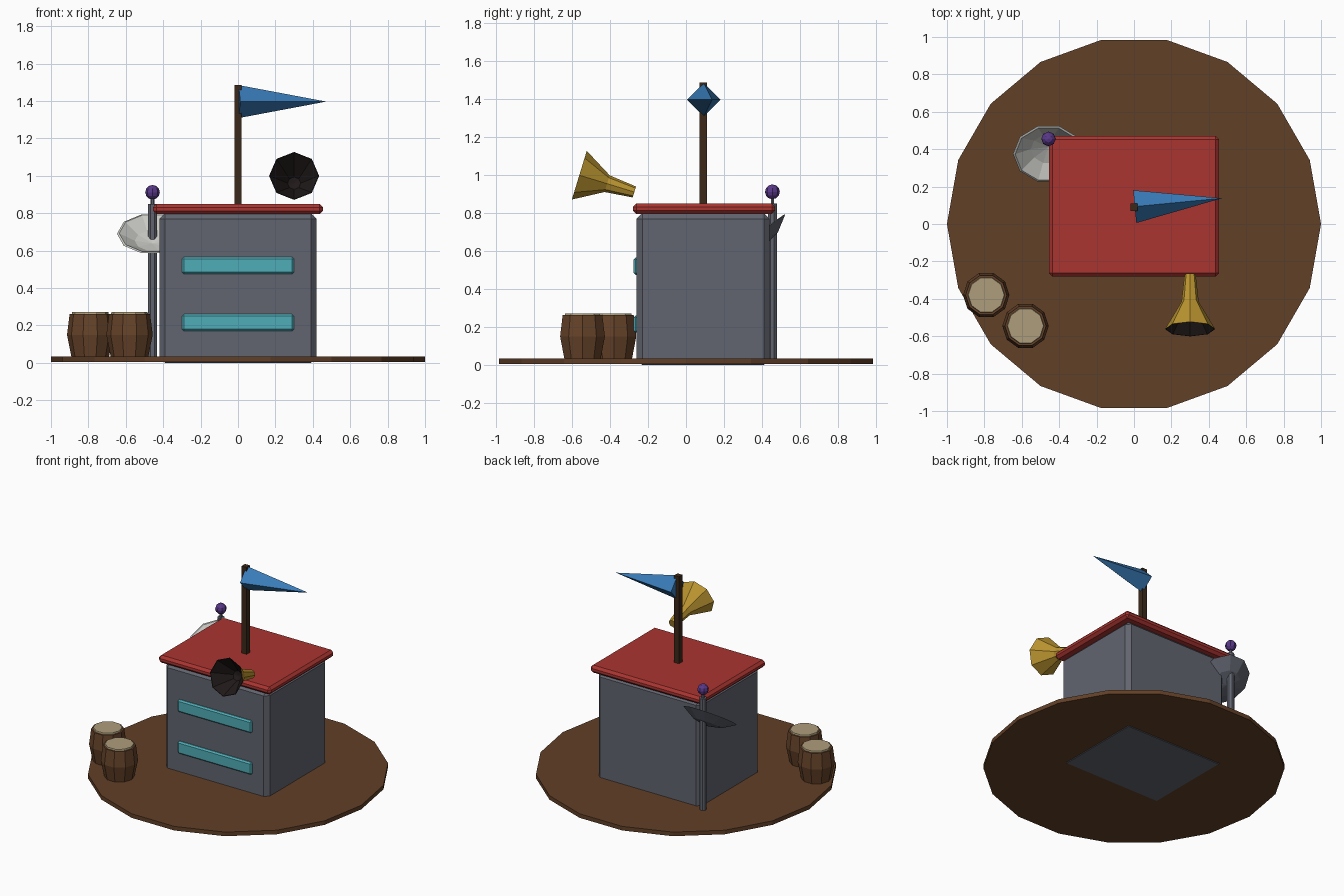
import bpy, bmesh
from math import radians, cos, sin, pi

if "Cube" in bpy.data.objects:
    bpy.data.objects.remove(bpy.data.objects["Cube"])


def mat(name, r, g, b):
    m = bpy.data.materials.new(name)
    m.diffuse_color = (r, g, b, 1)
    m.use_nodes = True
    m.node_tree.nodes["Principled BSDF"].inputs["Base Color"].default_value = m.diffuse_color
    return m


STEEL = mat("steel", 0.12, 0.13, 0.16)
RED = mat("red", 0.40, 0.035, 0.03)
TEAL = mat("teal", 0.08, 0.42, 0.48)
SOIL = mat("soil", 0.12, 0.05, 0.02)
WOOD = mat("wood", 0.13, 0.055, 0.022)
DARKWOOD = mat("dark_wood", 0.045, 0.022, 0.01)
TAN = mat("tan", 0.42, 0.34, 0.2)
GOLD = mat("gold", 0.5, 0.3, 0.03)
BLACK = mat("black", 0.015, 0.01, 0.01)
BLUE = mat("blue", 0.04, 0.2, 0.48)
WHITE = mat("off_white", 0.6, 0.6, 0.57)
PURPLE = mat("purple", 0.1, 0.04, 0.25)


def finish(name, bm, mats, loc=(0, 0, 0), rot=(0, 0, 0)):
    me = bpy.data.meshes.new(name)
    bm.to_mesh(me)
    bm.free()
    for m in mats:
        me.materials.append(m)
    ob = bpy.data.objects.new(name, me)
    ob.location = loc
    ob.rotation_euler = [radians(a) for a in rot]
    bpy.context.collection.objects.link(ob)
    return ob


def box(name, lo, hi, m, bevel=0):
    bm = bmesh.new()
    bmesh.ops.create_cube(bm, size=1)
    for v in bm.verts:
        v.co = [(a + b) / 2 + c * (b - a) for a, b, c in zip(lo, hi, v.co)]
    if bevel:
        bmesh.ops.bevel(bm, geom=bm.edges[:], offset=bevel, segments=1,
                        affect='EDGES', profile=0.5)
    return finish(name, bm, [m])


def lathe(name, profile, n, mats, loc=(0, 0, 0), rot=(0, 0, 0), second_from=99):
    """Revolve (radius, z) points; bands from second_from on use the second material."""
    bm = bmesh.new()
    rings = []
    for r, z in profile:
        if r == 0:
            rings.append([bm.verts.new((0, 0, z))] * n)
        else:
            rings.append([bm.verts.new((r * cos(2 * pi * i / n), r * sin(2 * pi * i / n), z))
                          for i in range(n)])
    for k, (a, b) in enumerate(zip(rings, rings[1:])):
        for i in range(n):
            j = (i + 1) % n
            f = bm.faces.new(dict.fromkeys((a[i], a[j], b[j], b[i])))
            f.material_index = int(k >= second_from)
    bmesh.ops.recalc_face_normals(bm, faces=bm.faces[:])
    return finish(name, bm, mats, loc, rot)


# Round ground disc
lathe("ground_disc", [(0, 0.004), (1, 0.004), (1, 0.034), (0, 0.034)], 18, [SOIL])

# Cabin, roof slab and front slats
box("cabin", (-0.42, -0.26, 0), (0.42, 0.44, 0.80), STEEL, 0.03)
box("roof", (-0.455, -0.28, 0.795), (0.455, 0.47, 0.85), RED, 0.018)
for i, z in enumerate((0.215, 0.52)):
    box(f"front_slat_{i}", (-0.3, -0.276, z - 0.045), (0.3, -0.24, z + 0.045), TEAL, 0.01)

# Flag pole and four-sided pennant
box("flag_pole", (-0.02, 0.07, 0.82), (0.02, 0.11, 1.487), DARKWOOD)
lathe("pennant", [(0, 0), (0.088, 0), (0, 0.47)], 4, [BLUE], (0.004, 0.093, 1.397), (0, 90, 5.5))

# Horn with dark hollow mouth
lathe("horn", [(0, 0), (0.03, 0), (0.046, 0.15), (0.134, 0.303), (0.13, 0.303),
               (0.035, 0.17), (0, 0.16)], 8, [GOLD, BLACK],
      (0.3, -0.272, 0.911), (73, 0, 0), second_from=3)

# Barrels with tan lids
for i, (x, y) in enumerate(((-0.79, -0.38), (-0.58, -0.545))):
    lathe(f"barrel_{i}", [(0, 0), (0.1, 0), (0.124, 0.12), (0.11, 0.232), (0, 0.232)],
          10, [WOOD], (x, y, 0.03))
    lathe(f"barrel_lid_{i}", [(0, 0), (0.1, 0), (0.096, 0.015), (0, 0.015)],
          10, [TAN], (x, y, 0.257))

# Corner post, ball and dish
lathe("mast", [(0, 0.01), (0.025, 0.01), (0.025, 0.85), (0, 0.85)], 8, [STEEL],
      (-0.457, 0.455, 0), (0, 0, 22.5))
lathe("mast_tip", [(0, 0.84), (0.01, 0.84), (0.01, 0.9), (0, 0.9)], 6, [STEEL], (-0.457, 0.455, 0))
lathe("mast_ball", [(0.039 * sin(pi * k / 6) if 0 < k < 6 else 0, -0.039 * cos(pi * k / 6))
                    for k in range(7)], 8, [PURPLE], (-0.457, 0.455, 0.912))
lathe("dish", [(0, -0.075), (0.1, -0.055), (0.19, 0), (0.178, 0.003), (0.095, -0.045), (0, -0.063)],
      10, [STEEL, WHITE], (-0.457, 0.375, 0.69), (35, 0, 0), second_from=2)
